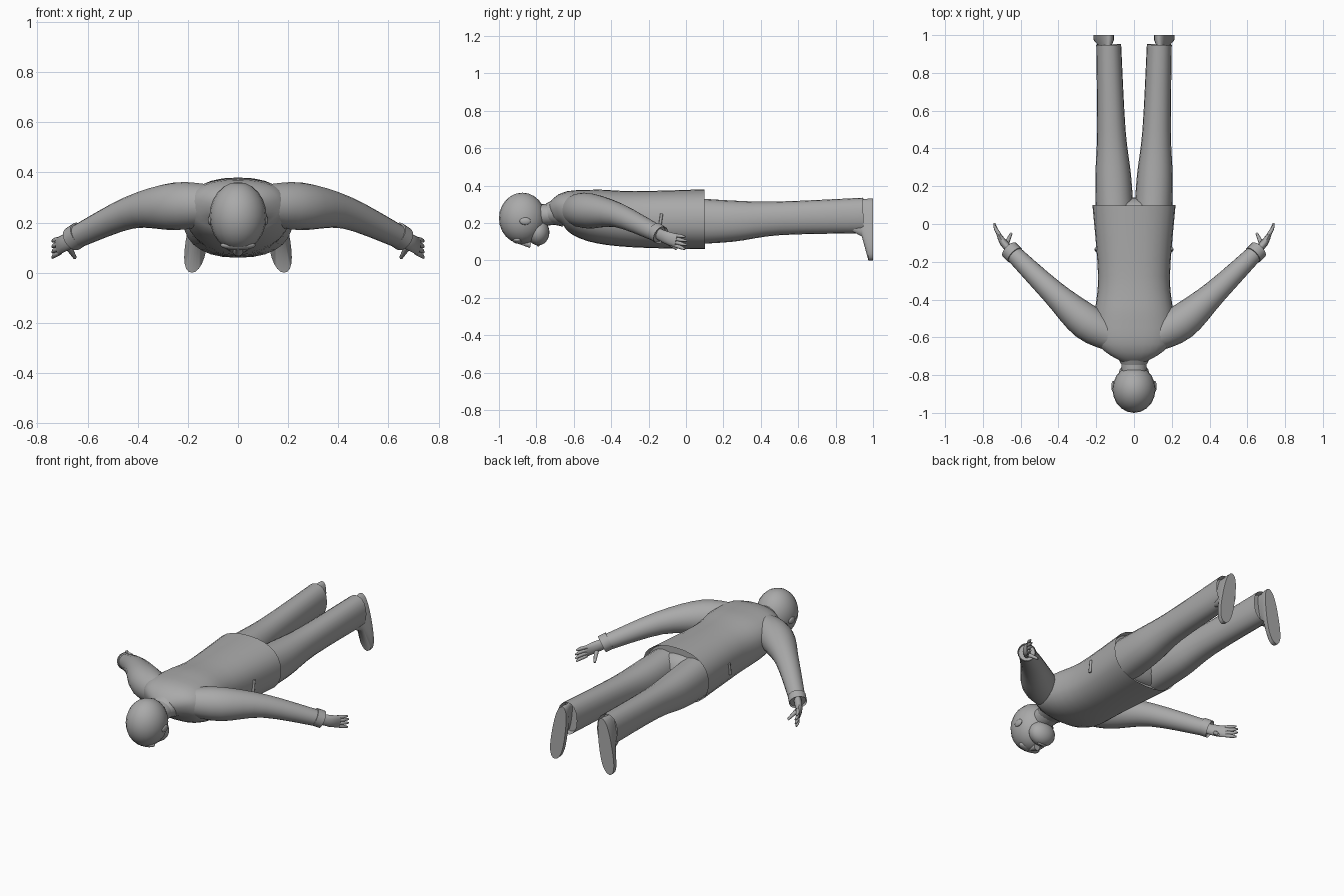
import bpy, bmesh, math
from mathutils import Matrix, Vector

cube = bpy.data.objects.get("Cube")
if cube:
    bpy.data.objects.remove(cube, do_unlink=True)

material = bpy.data.materials.new("plain grey")
material.use_nodes = True
grey = (0.4, 0.4, 0.4, 1)
material.diffuse_color = grey
material.node_tree.nodes["Principled BSDF"].inputs["Base Color"].default_value = grey


def finish(name, bm, paired):
    """Make one object, or a left and a right one."""
    variants = [("left_" + name, 1), ("right_" + name, -1)] if paired else [(name, 1)]
    for label, mirror in variants:
        bm.transform(Matrix.Diagonal((mirror, 1, 1, 1)))
        bmesh.ops.recalc_face_normals(bm, faces=bm.faces[:])
        mesh = bpy.data.meshes.new(label)
        bm.to_mesh(mesh)
        mesh.materials.append(material)
        obj = bpy.data.objects.new(label, mesh)
        bpy.context.collection.objects.link(obj)
        bpy.ops.object.select_all(action='DESELECT')
        bpy.context.view_layer.objects.active = obj
        obj.select_set(True)
        bpy.ops.object.shade_smooth_by_angle(angle=math.radians(50))
    bm.free()


def skin(name, rings, paired=False, hollow=False):
    """Join rings of points into a closed skin, with an optional open-looking end."""
    bm = bmesh.new()
    loops = [[bm.verts.new(point) for point in ring] for ring in rings]
    for near, far in zip(loops, loops[1:]):
        for k in range(len(near)):
            bm.faces.new((near[k - 1], near[k], far[k], far[k - 1]))
    bm.faces.new(loops[0])
    end = bm.faces.new(loops[-1])
    bmesh.ops.recalc_face_normals(bm, faces=bm.faces[:])
    if hollow:
        bmesh.ops.inset_individual(bm, faces=[end], thickness=0.01, depth=-0.03)
    finish(name, bm, paired)


def blend(rows, steps=4):
    """Smoothly interpolate between key sections."""
    rows = [Vector(row) for row in rows]
    padded = [rows[0], *rows, rows[-1]]
    for before, start, stop, after in zip(padded, padded[1:], padded[2:], padded[3:]):
        for step in range(steps):
            t = step / steps
            ease = t * t * (3 - 2 * t)
            leave = (stop - before) * (t * (1 - t) ** 2 / 2)
            arrive = (after - start) * (t * t * (t - 1) / 2)
            yield start * (1 - ease) + stop * ease + leave + arrive
    yield rows[-1]


def loft(name, rows, sides=20, power=1, **options):
    """Oval sections along a path; each row is x, y, z, half width and half height."""
    rows = list(blend(rows))
    centres = [Vector(row[:3]) for row in rows]
    rings = []
    for i, (row, centre) in enumerate(zip(rows, centres)):
        run = centres[min(i + 1, len(rows) - 1)] - centres[max(i - 1, 0)]
        across = run.cross(Vector((0, 0, 1))).normalized()
        up = across.cross(run).normalized()
        ring = []
        for k in range(sides):
            c, s = math.cos(math.tau * k / sides), math.sin(math.tau * k / sides)
            wide = math.copysign(abs(c) ** power, c) * row[3]
            high = math.copysign(abs(s) ** power, s) * row[-1]
            ring.append(centre + across * wide + up * high)
        rings.append(ring)
    skin(name, rings, **options)


def ball(name, centre, size, paired=False):
    bm = bmesh.new()
    bmesh.ops.create_uvsphere(bm, u_segments=20, v_segments=12, radius=1)
    bm.transform(Matrix.Translation(centre) @ Matrix.Diagonal((*size, 1)))
    finish(name, bm, paired)


# Jacket body from neck to open hem, and its collar
loft("jacket", [(0, -0.72, 0.25, 0.07, 0.05), (0, -0.64, 0.27, 0.19, 0.1),
                (0, -0.5, 0.24, 0.21, 0.14), (0, -0.28, 0.22, 0.19, 0.15),
                (0, 0.1, 0.22, 0.22, 0.16)], sides=28, power=0.85, hollow=True)
loft("collar", [(0, -0.67, 0.26, 0.1, 0.08), (0, -0.74, 0.25, 0.07, 0.055)], hollow=True)
loft("pocket_edge", [(0.2, -0.14, 0.18, 0.008), (0.2, -0.13, 0.25, 0.008)], sides=8, paired=True)

# Neck, head and face
loft("neck", [(0, -0.8, 0.24, 0.065, 0.06), (0, -0.66, 0.25, 0.07, 0.055)])
ball("skull", (0, -0.875, 0.225), (0.114, 0.125, 0.137))
ball("jaw", (0, -0.79, 0.15), (0.08, 0.06, 0.07))
ball("brow", (0, -0.9, 0.11), (0.07, 0.03, 0.02))
ball("lips", (0, -0.79, 0.085), (0.03, 0.01, 0.01))
loft("nose", [(0, -0.9, 0.1, 0.01), (0, -0.83, 0.085, 0.02)], sides=10)
ball("ear", (0.11, -0.86, 0.21), (0.01, 0.03, 0.02), paired=True)

# Sleeves and open cuffs
loft("sleeve", [(0.1, -0.6, 0.27, 0.08), (0.25, -0.52, 0.265, 0.095),
                (0.43, -0.36, 0.24, 0.065), (0.65, -0.145, 0.14, 0.045)], paired=True)
loft("cuff", [(0.63, -0.165, 0.155, 0.05), (0.66, -0.135, 0.135, 0.05)],
     paired=True, hollow=True)

# Hands held on edge, with fanned fingers
loft("palm", [(0.64, -0.155, 0.145, 0.02, 0.03), (0.69, -0.1, 0.12, 0.02, 0.035),
              (0.72, -0.05, 0.105, 0.01, 0.035)], sides=12, paired=True)
loft("thumb", [(0.68, -0.115, 0.11, 0.015), (0.65, -0.05, 0.06, 0.007)], sides=8, paired=True)
for i, finger in enumerate(("index", "middle", "ring", "little")):
    root, tip = 0.08 + 0.018 * i, 0.06 + 0.022 * i
    reach = 0.01 - 0.01 * abs(i - 1.5)
    loft(finger + "_finger", [(0.71, -0.06, root, 0.01), (0.73, -0.03, (root + tip) / 2, 0.01),
                              (0.74, reach, tip, 0.005)], sides=8, paired=True)

# Trousers
ball("trouser_seat", (0, 0.06, 0.21), (0.19, 0.08, 0.12))
loft("trouser_leg", [(0.1, 0.02, 0.21, 0.1, 0.125), (0.11, 0.25, 0.21, 0.095, 0.11),
                     (0.12, 0.5, 0.225, 0.075, 0.09), (0.134, 0.95, 0.24, 0.066, 0.095)],
     power=0.9, paired=True, hollow=True)

# Shoes: a waisted flat sole, narrowing towards the heel and ankle
sole = []
for k in range(28):
    a = math.tau * k / 28
    c, s = math.cos(a), math.sin(a)
    half = 0.05 - 0.006 * math.cos(2 * a) - 0.005 * s
    sole.append(Vector((0.158 - 0.026 * s + half * c, 1, 0.165 + 0.165 * s)))
rings = []
for y, shrink in ((1, 0), (0.975, 0), (0.94, 0.4), (0.88, 0.5)):
    ankle = Vector((0.14, 1, 0.32))
    rings.append([point.lerp(ankle, shrink) + Vector((0, y - 1, 0)) for point in sole])
skin("shoe", rings, paired=True)
